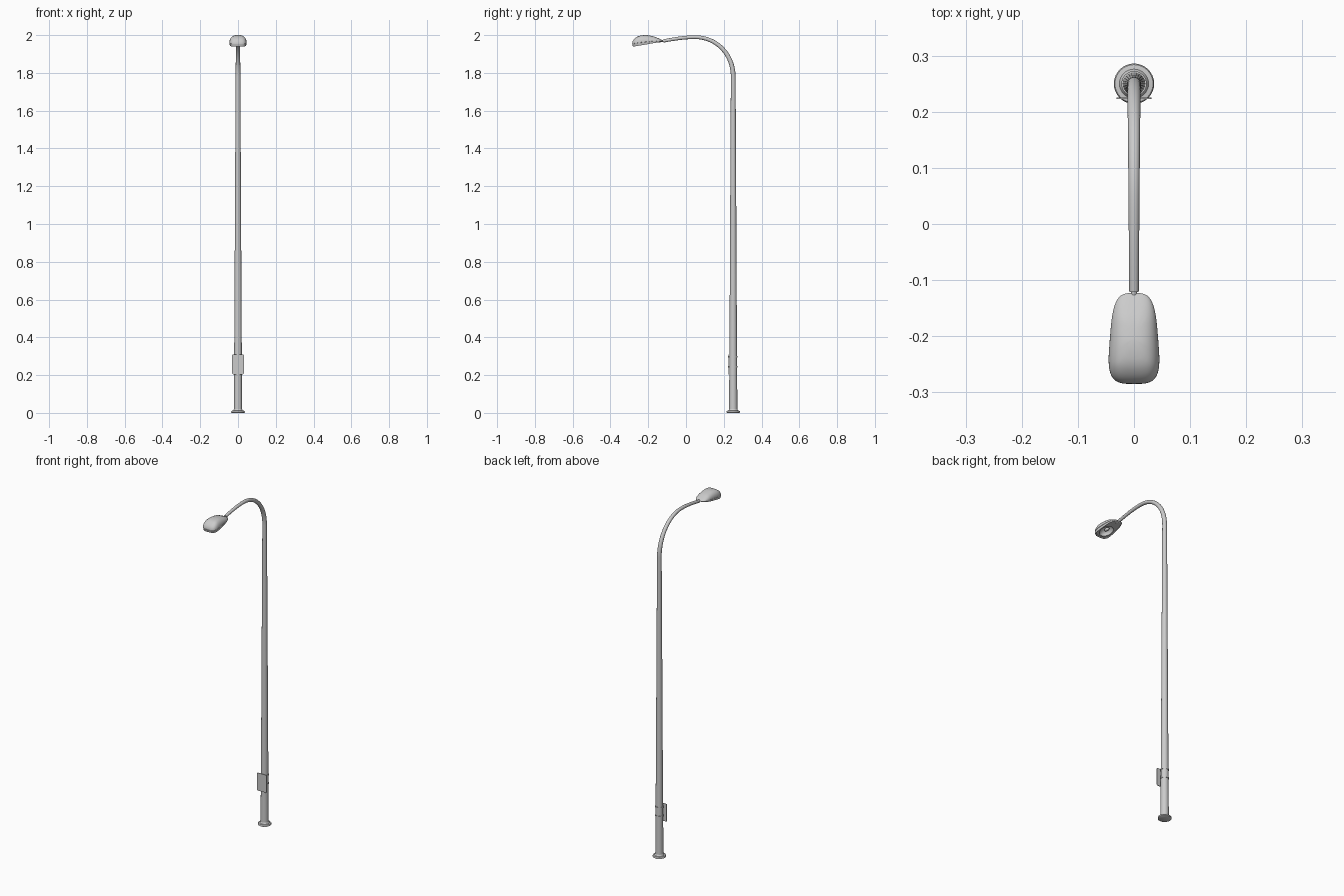
import bpy, bmesh, math
from mathutils import Vector

if "Cube" in bpy.data.objects:
    bpy.data.objects.remove(bpy.data.objects["Cube"])

PY = 0.25  # pole position on y


def loft(name, rings, cap_start=True, cap_end=True, closed=False, angle=35):
    """Skin a list of equal-length point rings into one smooth object."""
    bm = bmesh.new()
    vs = [[bm.verts.new(p) for p in r] for r in rings]
    n = len(vs[0])
    pairs = list(zip(vs, vs[1:])) + ([(vs[-1], vs[0])] if closed else [])
    for a, b in pairs:
        for i in range(n):
            j = (i + 1) % n
            bm.faces.new((a[i], a[j], b[j], b[i]))
    if cap_start and not closed:
        bm.faces.new(vs[0][::-1])
    if cap_end and not closed:
        bm.faces.new(vs[-1])
    bmesh.ops.recalc_face_normals(bm, faces=bm.faces)
    me = bpy.data.meshes.new(name)
    bm.to_mesh(me)
    bm.free()
    ob = bpy.data.objects.new(name, me)
    bpy.context.collection.objects.link(ob)
    bpy.ops.object.select_all(action='DESELECT')
    ob.select_set(True)
    bpy.context.view_layer.objects.active = ob
    bpy.ops.object.shade_smooth_by_angle(angle=math.radians(angle))
    return ob


def circle(r, z, n=32):
    return [(r * math.cos(2 * math.pi * i / n), PY + r * math.sin(2 * math.pi * i / n), z)
            for i in range(n)]


def tube(name, path, n=24):
    """Round tube in the yz plane; path holds (y, z, radius)."""
    rings = []
    for k, (y, z, r) in enumerate(path):
        a, b = path[max(k - 1, 0)], path[min(k + 1, len(path) - 1)]
        t = Vector((0, b[0] - a[0], b[1] - a[1])).normalized()
        side = Vector((1, 0, 0))
        up = t.cross(side)
        rings.append([Vector((0, y, z)) + r * (side * math.cos(2 * math.pi * i / n)
                      + up * math.sin(2 * math.pi * i / n)) for i in range(n)])
    return loft(name, rings)


def bezier(p, n):
    out = []
    for i in range(1, n + 1):
        t = i / n
        c = ((1 - t) ** 3, 3 * t * (1 - t) ** 2, 3 * t * t * (1 - t), t ** 3)
        out.append(tuple(sum(w * q[k] for w, q in zip(c, p)) for k in (0, 1)))
    return out


# base flange
loft("base_flange", [circle(r, z) for r, z in
                     ((0.033, 0), (0.036, 0.002), (0.036, 0.008), (0.034, 0.011),
                      (0.026, 0.012), (0.024, 0.015), (0.0215, 0.021))])

# tapered pole with swept arm
bend = bezier([(PY, 1.78), (PY, 1.90), (0.16, 1.989), (0.05, 1.989)], 16)
bend += bezier([(0.05, 1.989), (-0.01, 1.989), (-0.06, 1.980), (-0.12, 1.969)], 8)
path = [(PY, 0.01, 0.022), (PY, 0.6, 0.0185), (PY, 1.2, 0.0155), (PY, 1.78, 0.0125)]
path += [(y, z, 0.0125 - 0.004 * (i + 1) / len(bend)) for i, (y, z) in enumerate(bend)]
tube("pole_and_arm", path)

# short neck between arm and lamp head
tube("lamp_neck", [(-0.115, 1.970, 0.005), (-0.145, 1.966, 0.005)], 16)


# lamp head
YC, HL, N = -0.204, 0.081, 64


def z_rim(y):
    return 1.938 + (y + 0.285) * 0.17


def z_top(y):
    pts = ((-0.285, 1.994), (-0.25, 1.9995), (-0.21, 2.0), (-0.17, 1.994), (-0.14, 1.985), (-0.123, 1.979))
    for (a, za), (b, zb) in zip(pts, pts[1:]):
        if y <= b:
            return za + (zb - za) * (y - a) / (b - a)
    return pts[-1][1]


def outline(s):
    """Rounded trapezoid in plan, wider at the front, scaled by s."""
    pts = []
    for i in range(N):
        a = 2 * math.pi * i / N
        ca, sa = math.cos(a), math.sin(a)
        u = math.copysign(abs(sa) ** 0.55, sa)
        x = math.copysign(abs(ca) ** 0.55, ca) * (0.043 - 0.0065 * u)
        pts.append((x * s, YC + HL * u * s))
    return pts


def head_ring(s, lift=None, dome=None):
    ring = []
    for x, y in outline(s):
        z = z_rim(y)
        if dome is None:
            z += lift * (z_top(y) - z)
        else:
            seam = z + 0.3 * (z_top(y) - z)
            z = seam + dome * (z_top(y) - seam)
        ring.append((x, y, z))
    return ring


def bowl_ring(s, up):
    return [(0.033 * s * math.cos(2 * math.pi * i / N),
             -0.226 + 0.042 * s * math.sin(2 * math.pi * i / N),
             z_rim(-0.226 + 0.042 * s * math.sin(2 * math.pi * i / N)) + up) for i in range(N)]


# shell: concave reflector, underside, rim, seam groove, dome
rings = [bowl_ring(math.sin(k * math.pi / 12) if k else 0.05, 0.004 + 0.028 * math.cos(k * math.pi / 12))
         for k in range(7)]
rings += [head_ring(0.90, 0.1), head_ring(0.91, 0), head_ring(0.95, 0), head_ring(0.97, 0.08),
          head_ring(0.995, 0.25), head_ring(0.975, 0.26), head_ring(0.975, 0.29), head_ring(1.0, 0.30)]
for k in range(1, 10):
    f = k / 10 * math.pi / 2
    rings.append(head_ring(math.cos(f) ** 0.7, dome=math.sin(f)))
rings.append(head_ring(0.06, dome=1.0))
loft("lamp_head", rings)

# bulb inside the reflector
bpy.ops.mesh.primitive_uv_sphere_add(segments=20, ring_count=12, radius=1, location=(0, -0.222, 1.962))
bulb = bpy.context.object
bulb.name = "bulb"
bulb.scale = (0.009, 0.018, 0.009)
bpy.ops.object.shade_smooth()

# sign plate with rounded corners, on the front of the pole
corners = []
for cx, cz, a0 in ((1, 1, 0), (-1, 1, 90), (-1, -1, 180), (1, -1, 270)):
    for k in range(5):
        a = math.radians(a0 + k * 22.5)
        corners.append((cx * 0.026 + 0.005 * math.cos(a), 0.257 + cz * 0.0475 + 0.005 * math.sin(a)))
loft("sign_plate", [[(x, y, z) for x, z in corners] for y in (0.2225, 0.2250)])

# straps holding the plate to the pole
for i, z in enumerate((0.297, 0.245)):
    loft("plate_strap_%d" % (i + 1),
         [circle(r, z + dz) for r, dz in ((0.019, -0.004), (0.0225, -0.004), (0.0225, 0.004), (0.019, 0.004))],
         closed=True)
    bpy.ops.mesh.primitive_cube_add(size=1, location=(0, 0.2275, z))
    lug = bpy.context.object
    lug.name = "strap_lug_%d" % (i + 1)
    lug.scale = (0.012, 0.007, 0.008)
